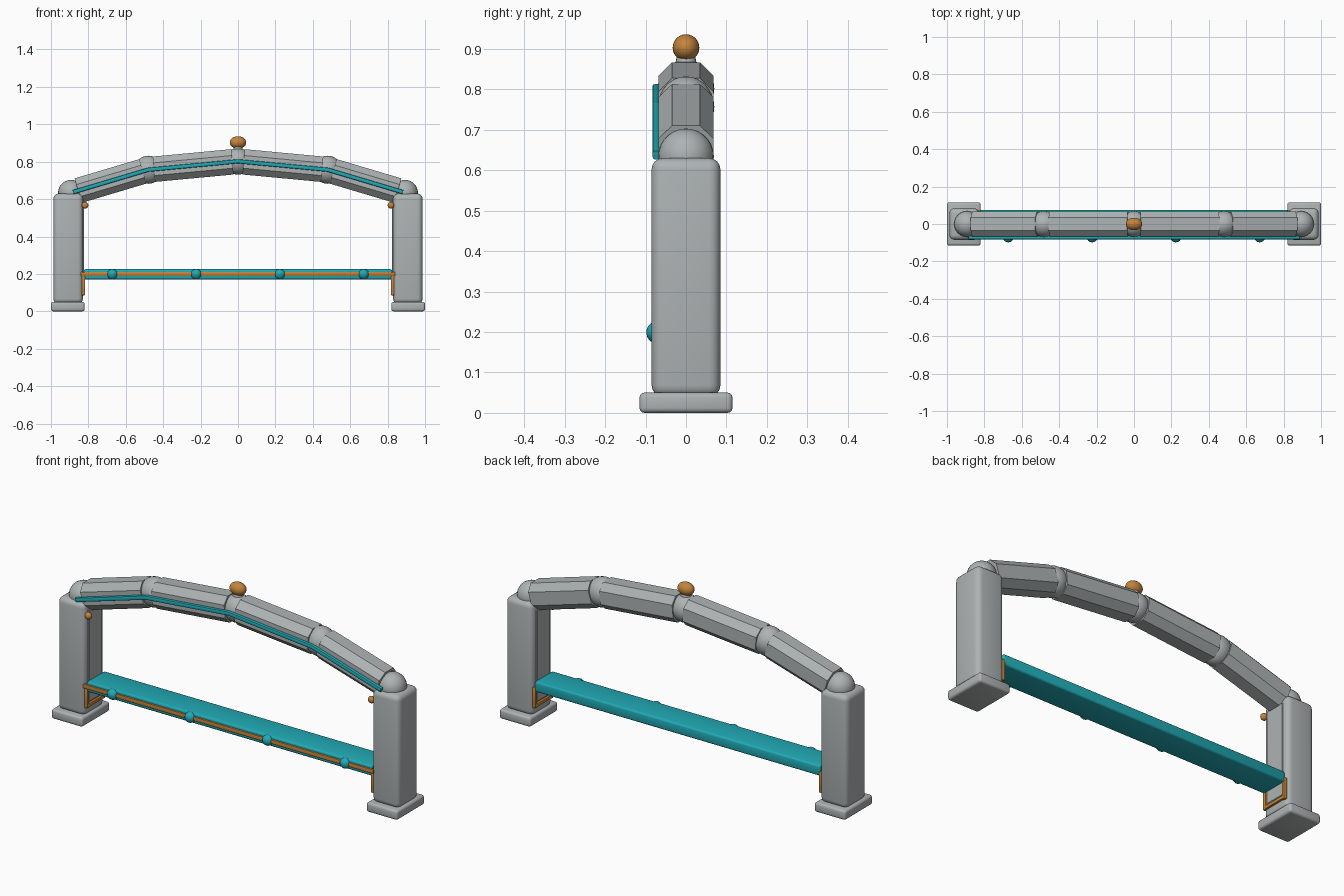
import bpy
import bmesh
import math
from mathutils import Vector, Matrix

old = bpy.data.objects.get("Cube")
if old:
    bpy.data.objects.remove(old, do_unlink=True)


def material(name, rgb):
    m = bpy.data.materials.new(name)
    m.use_nodes = True
    m.diffuse_color = (*rgb, 1)
    m.node_tree.nodes["Principled BSDF"].inputs["Base Color"].default_value = (*rgb, 1)
    return m


GRAY = material("stone gray", (0.42, 0.45, 0.45))
TEAL = material("teal", (0.015, 0.40, 0.46))
ORANGE = material("bronze orange", (0.55, 0.23, 0.045))


def finish(name, bm, mat, matrix=None):
    mesh = bpy.data.meshes.new(name)
    bmesh.ops.recalc_face_normals(bm, faces=bm.faces)
    bm.to_mesh(mesh)
    bm.free()
    mesh.materials.append(mat)
    ob = bpy.data.objects.new(name, mesh)
    bpy.context.collection.objects.link(ob)
    if matrix:
        ob.matrix_world = matrix
    bpy.ops.object.select_all(action='DESELECT')
    ob.select_set(True)
    bpy.context.view_layer.objects.active = ob
    bpy.ops.object.shade_smooth_by_angle(angle=math.radians(32))
    return ob


def box(name, size, loc, mat, bevel=0.0, segments=3, lengthwise=False, matrix=None):
    """Box with bevelled edges; lengthwise bevels only the edges along x."""
    bm = bmesh.new()
    bmesh.ops.create_cube(bm, size=1)
    bmesh.ops.scale(bm, vec=size, verts=bm.verts)
    edges = [e for e in bm.edges if not lengthwise
             or abs(e.verts[0].co.x - e.verts[1].co.x) > 1e-4]
    if bevel:
        bmesh.ops.bevel(bm, geom=edges, offset=bevel, segments=segments,
                        profile=0.5, affect='EDGES')
    return finish(name, bm, mat, matrix or Matrix.Translation(loc))


def ball(name, radii, loc, mat):
    bm = bmesh.new()
    bmesh.ops.create_uvsphere(bm, u_segments=24, v_segments=14, radius=1)
    bmesh.ops.scale(bm, vec=radii, verts=bm.verts)
    return finish(name, bm, mat, Matrix.Translation(loc))


def span(name, a, b, trim_a, trim_b, width, height, mat, bevel, segments):
    """Bar running between two points, shortened at its ends."""
    a, b = Vector(a), Vector(b)
    d = (b - a).normalized()
    a, b = a + d * trim_a, b - d * trim_b
    rot = Matrix.Rotation(-math.atan2(d.z, d.x), 4, 'Y')
    box(name, ((b - a).length, width, height), None, mat, bevel, segments, True,
        Matrix.Translation((a + b) / 2) @ rot)


# Pillars with feet, inner panels, brackets and pegs
for side, s in (("left", 1), ("right", -1)):
    box(side + "_foot", (0.18, 0.23, 0.05), (s * 0.91, 0, 0.025), GRAY, 0.012)
    box(side + "_pillar", (0.158, 0.17, 0.59), (s * 0.908, 0, 0.335), GRAY, 0.028, 4)
    box(side + "_inner_panel", (0.012, 0.11, 0.48), (s * 0.829, 0, 0.35), GRAY, 0.003, 1)
    box(side + "_bracket_bar", (0.018, 0.15, 0.018), (s * 0.827, 0, 0.096), ORANGE, 0.004, 2)
    for end, e in (("front", -1), ("back", 1)):
        box(f"{side}_bracket_{end}", (0.018, 0.018, 0.11),
            (s * 0.827, e * 0.066, 0.14), ORANGE, 0.004, 2)
    ball(side + "_peg", (0.018, 0.016, 0.018), (s * 0.818, -0.066, 0.567), ORANGE)

# Arch: chamfered beams between ball joints
nodes = [(-0.893, 0, 0.634), (-0.48, 0, 0.757), (0, 0, 0.802),
         (0.48, 0, 0.757), (0.893, 0, 0.634)]
radii = [0.069, 0.075, 0.071, 0.075, 0.069]
trims = [0.04, 0.03, 0.03, 0.03, 0.04]
for i, (p, r) in enumerate(zip(nodes, radii)):
    ball(f"arch_joint_{i + 1}", (r, min(r, 0.07), r), p, GRAY)
for i in range(4):
    span(f"arch_beam_{i + 1}", nodes[i], nodes[i + 1], trims[i], trims[i + 1],
         0.136, 0.136, GRAY, 0.034, 1)

# Trim strip along the front of the arch
front = Vector((0, -0.073, 0))
for i in range(4):
    a, b = Vector(nodes[i]) + front, Vector(nodes[i + 1]) + front
    span(f"arch_trim_{i + 1}", a, b, 0.012 if i == 0 else -0.001,
         0.012 if i == 3 else -0.001, 0.02, 0.022, TEAL, 0.006, 2)

# Finial on the crown
bm = bmesh.new()
bmesh.ops.create_cone(bm, cap_ends=True, segments=20, radius1=0.028, radius2=0.022, depth=0.03)
finish("finial_neck", bm, GRAY, Matrix.Translation((0, 0, 0.87)))
ball("finial_ball", (0.044, 0.033, 0.033), (0, 0, 0.903), ORANGE)

# Plank with front strip and studs
box("plank", (1.65, 0.148, 0.055), (0, 0, 0.198), TEAL, 0.01, 3)
box("plank_strip", (1.68, 0.014, 0.022), (0, -0.076, 0.2), ORANGE, 0.004, 2)
for i in range(4):
    ball(f"plank_stud_{i + 1}", (0.028, 0.025, 0.027), (-0.672 + i * 0.448, -0.073, 0.199), TEAL)
